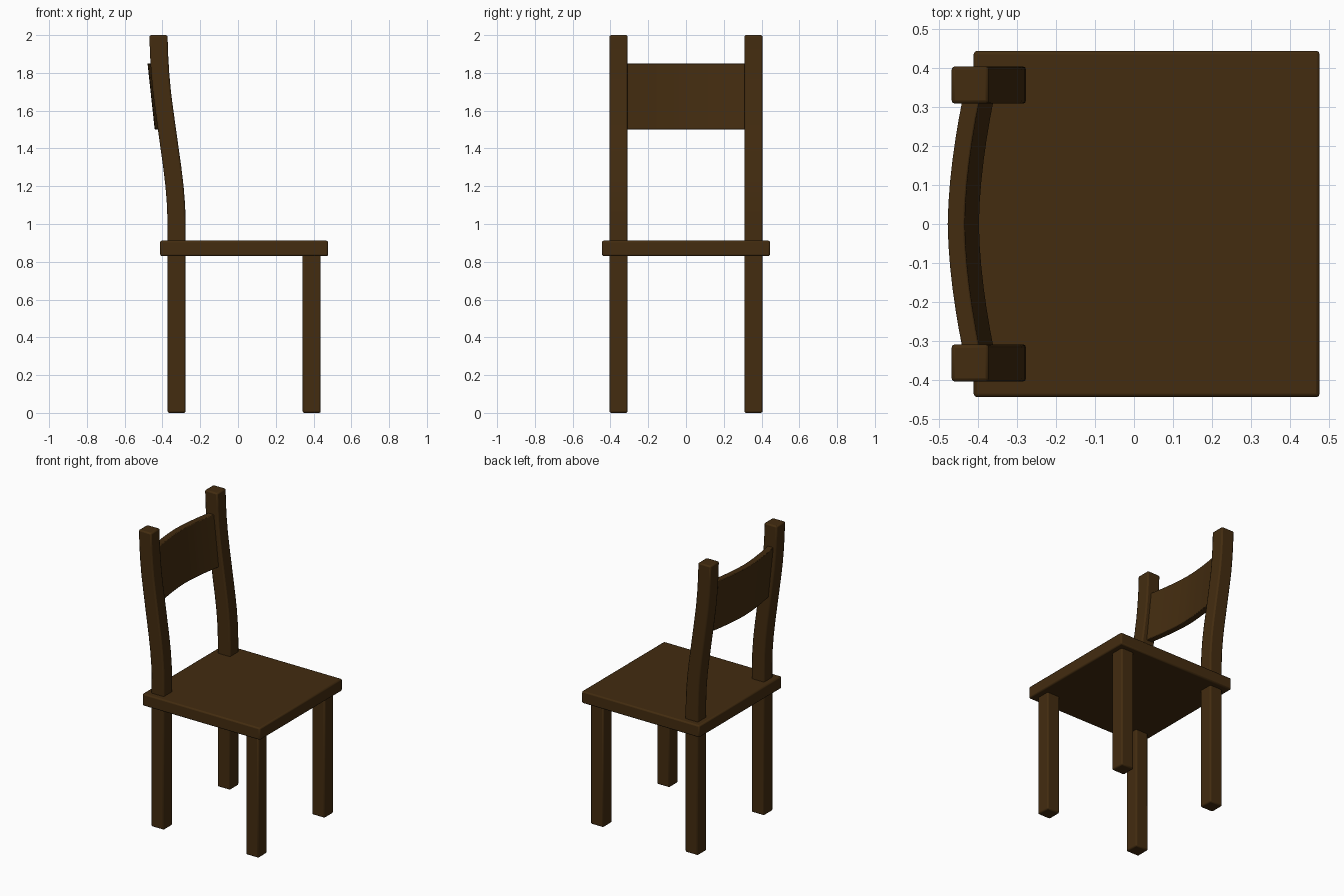
import bpy, bmesh

if "Cube" in bpy.data.objects:
    bpy.data.objects.remove(bpy.data.objects["Cube"])

wood = bpy.data.materials.new("dark brown wood")
wood.diffuse_color = (0.056, 0.025, 0.005, 1)
wood.use_nodes = True
wood.node_tree.nodes["Principled BSDF"].inputs["Base Color"].default_value = wood.diffuse_color


def loft(name, rings, bevel):
    """Skin a list of four-cornered rings, cap the ends, round the edges."""
    bm = bmesh.new()
    loops = [[bm.verts.new(p) for p in ring] for ring in rings]
    for a, b in zip(loops, loops[1:]):
        for i in range(4):
            j = (i + 1) % 4
            bm.faces.new((a[i], a[j], b[j], b[i]))
    bm.faces.new(loops[0])
    bm.faces.new(loops[-1])
    bmesh.ops.recalc_face_normals(bm, faces=bm.faces)
    mesh = bpy.data.meshes.new(name)
    bm.to_mesh(mesh)
    bm.free()
    ob = bpy.data.objects.new(name, mesh)
    bpy.context.collection.objects.link(ob)
    mesh.materials.append(wood)
    mod = ob.modifiers.new("soft edges", 'BEVEL')
    mod.width = bevel
    mod.segments = 2
    mod.limit_method = 'ANGLE'
    bpy.ops.object.select_all(action='DESELECT')
    ob.select_set(True)
    bpy.context.view_layer.objects.active = ob
    bpy.ops.object.shade_smooth_by_angle()
    return ob


def rect(x0, x1, y0, y1, z):
    return [(x0, y0, z), (x1, y0, z), (x1, y1, z), (x0, y1, z)]


# Seat board
loft("seat", [rect(-0.412, 0.477, -0.445, 0.445, z) for z in (0.83, 0.912)], 0.009)

# Back posts: straight below the seat, leaning back in an S above it
lean = [(0, 0), (1.0, 0), (1.1, 0.003), (1.2, 0.011), (1.3, 0.023), (1.4, 0.037),
        (1.5, 0.051), (1.6, 0.065), (1.7, 0.078), (1.8, 0.087), (1.9, 0.093), (2.0, 0.096)]
for side, y0, y1 in (("left", -0.405, -0.309), ("right", 0.309, 0.405)):
    loft(side + "_back_post",
         [rect(-0.373 - d, -0.277 - d, y0, y1, z) for z, d in lean], 0.009)
    # Front legs
    loft(side + "_front_leg",
         [rect(0.342, 0.438, y0, y1, z) for z in (0, 0.85)], 0.009)

# Back slat: bowed backwards and tilted
rings = []
for i in range(-6, 7):
    y = i / 6 * 0.325
    x = -0.479 + 0.036 * (abs(y) / 0.31) ** 1.7
    rings.append([(x + 0.038, y, 1.50), (x + 0.081, y, 1.50),
                  (x + 0.044, y, 1.85), (x, y, 1.85)])
loft("back_slat", rings, 0.004)
